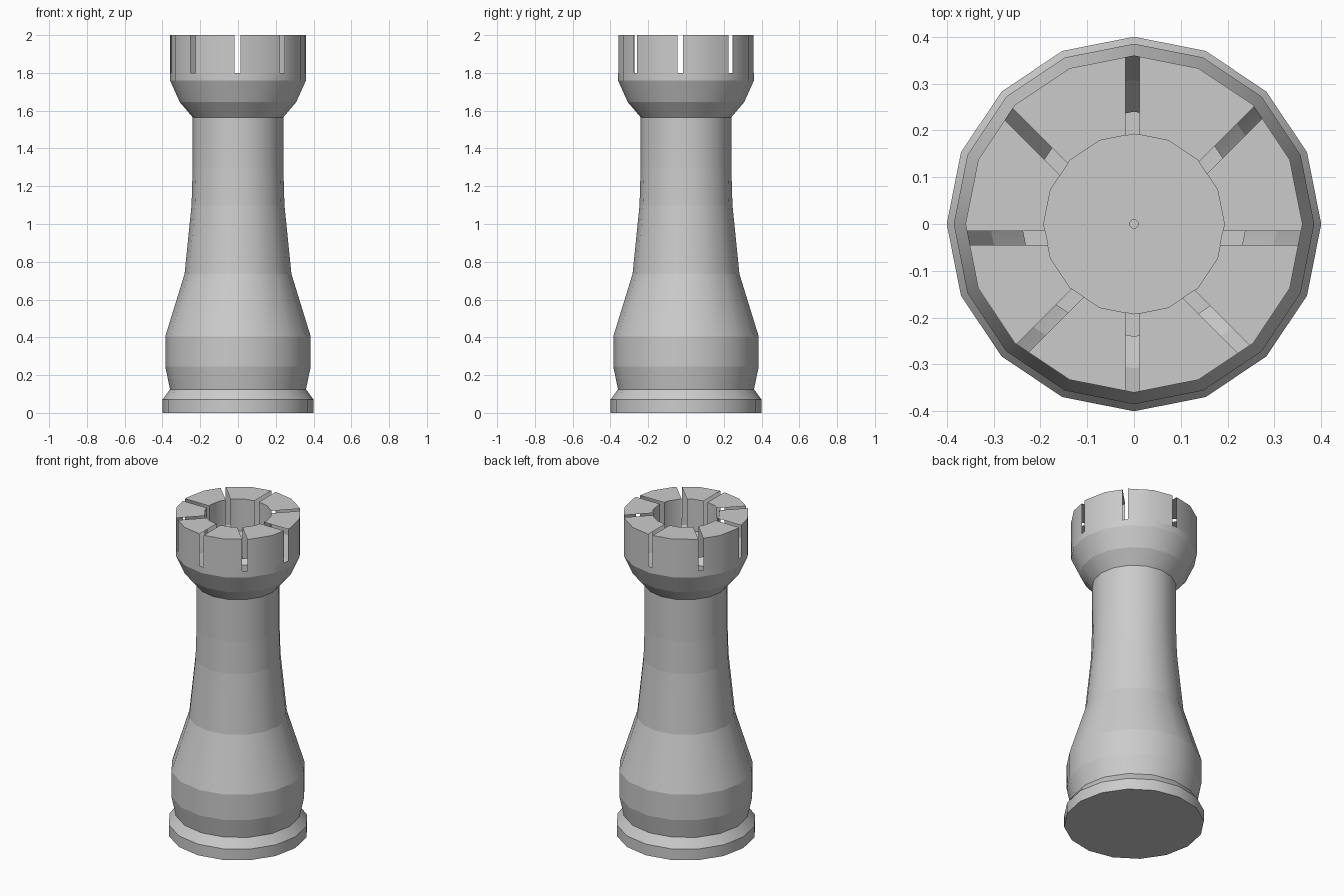
import bpy, bmesh
from math import cos, sin, pi
from mathutils import Vector

if "Cube" in bpy.data.objects:
    bpy.data.objects.remove(bpy.data.objects["Cube"])

SIDES = 16


def lathe(profile, cap_start=False):
    """Turn (radius, height) points around z into an open shell."""
    bm = bmesh.new()
    rings = [[bm.verts.new((r * cos(2 * pi * i / SIDES), r * sin(2 * pi * i / SIDES), z))
              for i in range(SIDES)] for r, z in profile]
    for low, high in zip(rings, rings[1:]):
        for i in range(SIDES):
            j = (i + 1) % SIDES
            bm.faces.new((low[i], low[j], high[j], high[i]))
    if cap_start:
        bm.faces.new(rings[0][::-1])
    return bm


def finish(bm, name):
    """Smooth around the axis, keep every band edge crisp."""
    bm.normal_update()
    for f in bm.faces:
        f.smooth = True
    for e in bm.edges:
        if len(e.link_faces) == 2:
            a, b = e.link_faces
            e.smooth = abs(a.normal.z - b.normal.z) < 0.01
    mesh = bpy.data.meshes.new(name)
    bm.to_mesh(mesh)
    bm.free()
    obj = bpy.data.objects.new(name, mesh)
    bpy.context.collection.objects.link(obj)
    return obj


# Hollow base, shaft and flared collar
body = lathe([(0.40, 0), (0.40, 0.07), (0.36, 0.125), (0.385, 0.245), (0.385, 0.405),
              (0.283, 0.735), (0.246, 1.10), (0.24, 1.30), (0.24, 1.565),
              (0.308, 1.645), (0.36, 1.76), (0.36, 1.80)], cap_start=True)
finish(body, "tower_body")

# Battlement shell: outer wall, top rim, inner wall
crown = lathe([(0.36, 1.80), (0.36, 2.0), (0.193, 2.0), (0.193, 1.80)])

# Eight narrow slots cut through the shell along four lines
centre = Vector((-0.003, -0.03, 0))
half = 0.015
normals = [Vector((-sin(k * pi / 4), cos(k * pi / 4), 0)) for k in range(4)]
for n in normals:
    for s in (-half, half):
        bmesh.ops.bisect_plane(crown, geom=crown.verts[:] + crown.edges[:] + crown.faces[:],
                               plane_co=centre + n * s, plane_no=n, dist=1e-5)
gaps = [f for f in crown.faces
        if any(abs((f.calc_center_median() - centre).dot(n)) < half - 1e-4 for n in normals)]
bmesh.ops.delete(crown, geom=gaps, context='FACES')
finish(crown, "battlement")

# Floor of the turret well
finish(lathe([(0.193, 1.80), (0.009, 1.80)]), "turret_floor")
